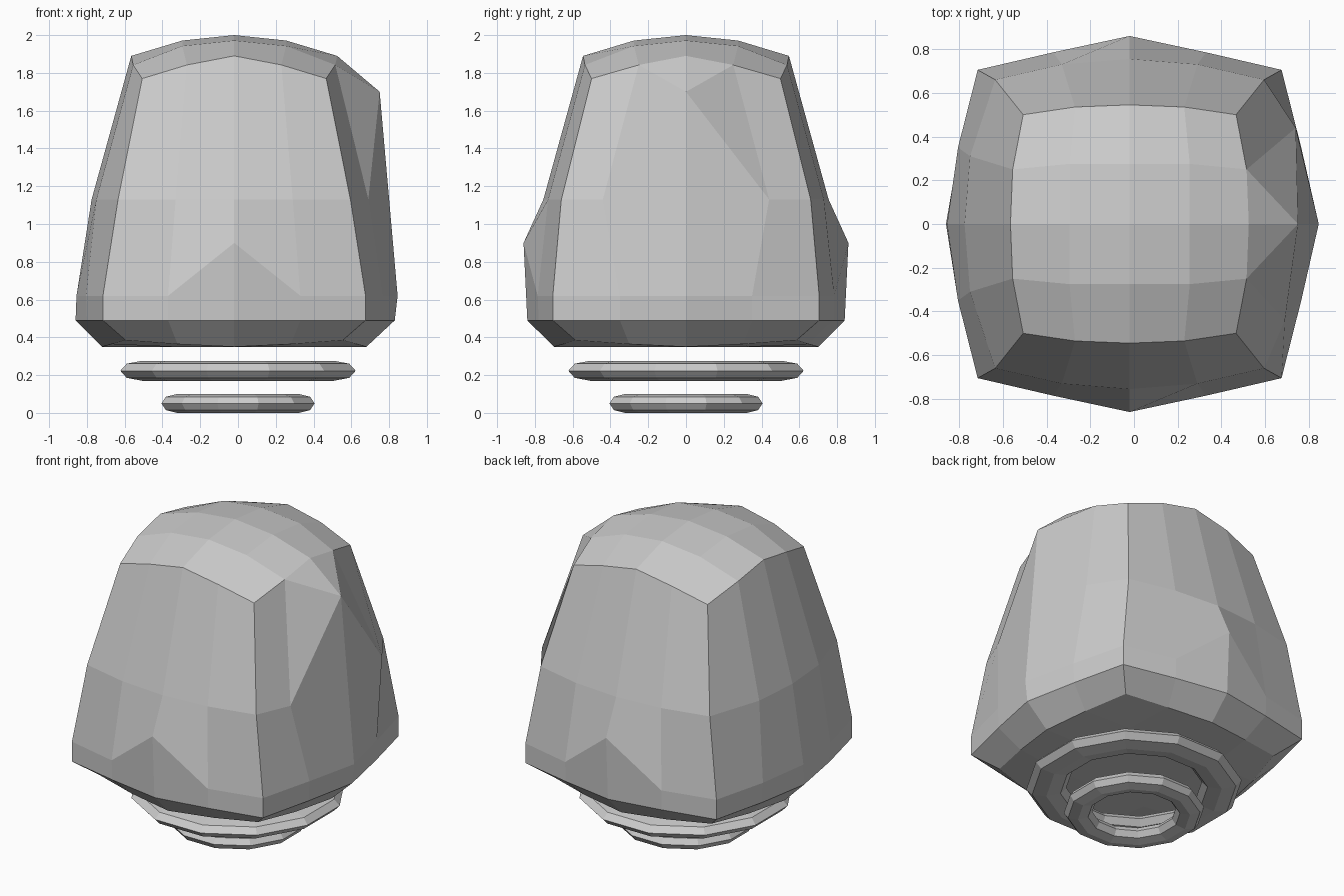
import bpy, bmesh, math

if "Cube" in bpy.data.objects:
    bpy.data.objects.remove(bpy.data.objects["Cube"])

CX = -0.02  # the body sits slightly left of centre


def add_object(name, bm):
    bmesh.ops.recalc_face_normals(bm, faces=bm.faces)
    mesh = bpy.data.meshes.new(name)
    bm.to_mesh(mesh)
    bm.free()
    obj = bpy.data.objects.new(name, mesh)
    bpy.context.collection.objects.link(obj)
    return obj


# Bulging square outline: 16 grid points around the unit square
line = [-1, -0.5, 0, 0.5]
RIM = ([(t, -1) for t in line] + [(1, t) for t in line]
       + [(-t, 1) for t in line] + [(-1, -t) for t in line])

# Level: corner x, corner y, middle bulge, quarter bulge, quarter offset, corner z, middle z
LEVELS = [
    (0.575, 0.585, 0.70, 0.65, 0.30, 0.385, 0.35),
    (0.695, 0.705, 0.84, 0.78, 0.35, 0.49, 0.49),
    (0.695, 0.705, 0.835, 0.785, 0.35, 0.62, 0.62),
    (0.615, 0.66, 0.755, 0.73, 0.31, 1.13, 1.13),
    (0.487, 0.50, 0.545, 0.535, 0.25, 1.77, 1.89),
]


def rim_point(u, v, level):
    cx, cy, mid, quarter, offset, zc, zm = level
    if abs(u) == abs(v):
        return (CX + u * cx, v * cy, zc)
    t = min(abs(u), abs(v))
    reach = mid if t == 0 else quarter
    z = zm + (zc - zm) * t * 0.8
    place = lambda a: a * reach if abs(a) == 1 else a * 2 * offset
    return (CX + place(u), place(v), z)


# Body: stacked outlines capped by 5 x 5 grids
bm = bmesh.new()
rings = [{p: bm.verts.new(rim_point(*p, lv)) for p in RIM} for lv in LEVELS]

# Pulled-out points on the front, back and right sides
for s in (-1, 1):
    rings[2][(0, s)].co = (CX, s * 0.86, 0.90)
rings[2][(1, 0)].co.x = 0.845
rings[1][(1, 0)].co.x = 0.83
rings[3][(1, 0)].co = (0.75, 0, 1.70)
rings[3][(1, 0.5)].co = (0.74, 0.44, 1.13)
rings[3][(1, -0.5)].co = (0.69, -0.44, 1.13)

for k in range(len(rings) - 1):
    low, high = rings[k], rings[k + 1]
    for i, a in enumerate(RIM):
        b = RIM[(i + 1) % 16]
        if k == 3 and (1, 0) in (a, b):
            peak, side = (1, 0), (b if a == (1, 0) else a)
            bm.faces.new((high[peak], high[side], low[peak]))
            bm.faces.new((low[peak], high[side], low[side]))
        else:
            bm.faces.new((low[a], low[b], high[b], high[a]))


def cap(ring, reach, height):
    grid = dict(ring)
    for u in (-0.5, 0, 0.5):
        for v in (-0.5, 0, 0.5):
            grid[(u, v)] = bm.verts.new((CX + u * reach, v * reach, height(u, v)))
    for u in (-1, -0.5, 0, 0.5):
        for v in (-1, -0.5, 0, 0.5):
            bm.faces.new([grid[p] for p in ((u, v), (u + 0.5, v),
                                            (u + 0.5, v + 0.5), (u, v + 0.5))])


cap(rings[-1], 0.55, lambda u, v: 2.0 - 0.115 * (u * u + v * v))
cap(rings[0], 0.66, lambda u, v: 0.35)
add_object("body", bm)


# Flattened low-poly rings floating under the body
def add_ring(name, major, minor, half_height, z, sides=12, around=8):
    bm = bmesh.new()
    loops = []
    for i in range(sides):
        a = math.tau * (i + 0.5) / sides
        loop = []
        for j in range(around):
            b = math.tau * j / around
            r = major + minor * math.cos(b)
            loop.append(bm.verts.new((r * math.cos(a), r * math.sin(a),
                                      z + half_height * math.sin(b))))
        loops.append(loop)
    for i in range(sides):
        p, q = loops[i], loops[(i + 1) % sides]
        for j in range(around):
            n = (j + 1) % around
            bm.faces.new((p[j], q[j], q[n], p[n]))
    return add_object(name, bm)


add_ring("upper_ring", 0.525, 0.12, 0.053, 0.223)
add_ring("lower_ring", 0.335, 0.085, 0.05, 0.05)
